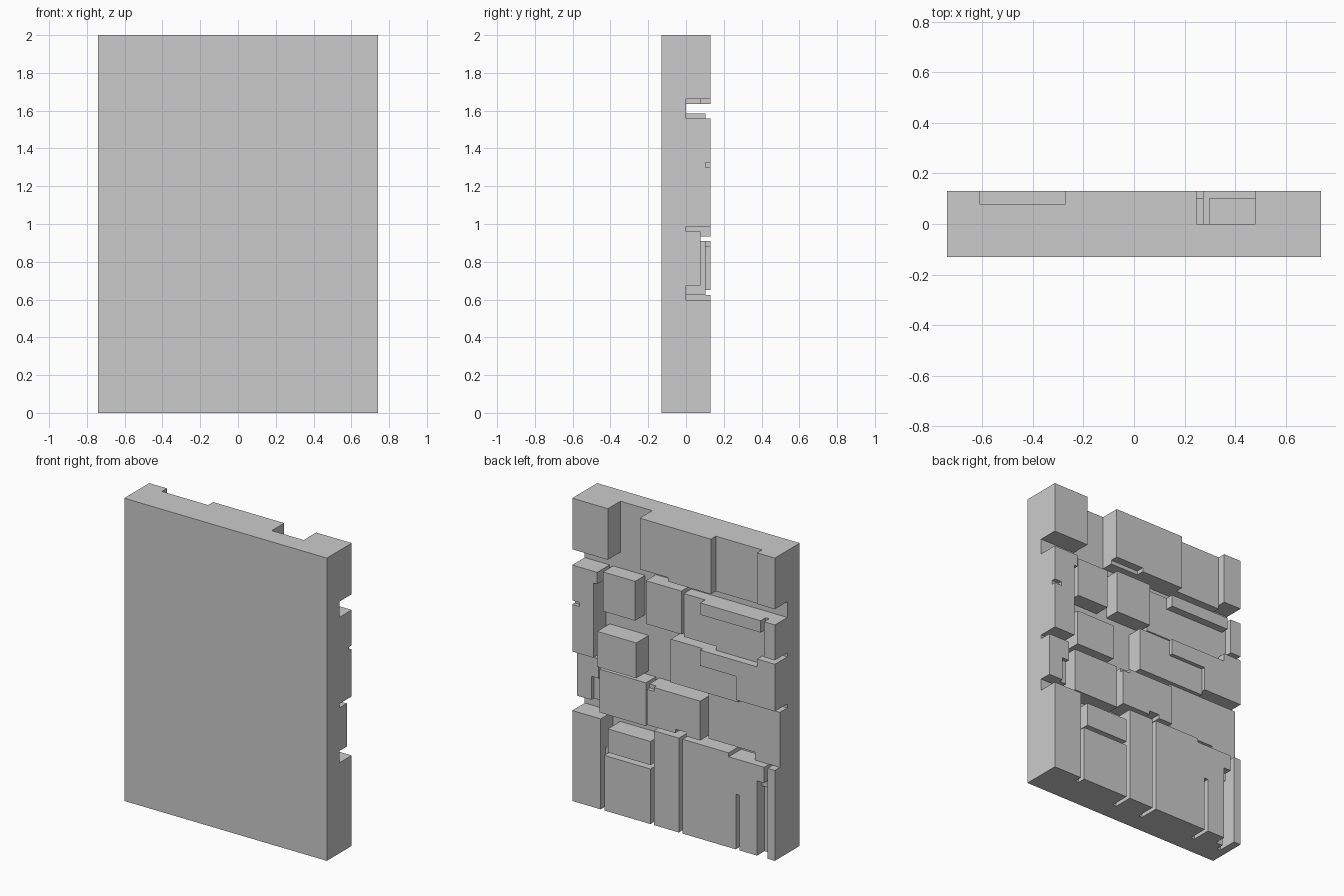
import bpy, bmesh

if "Cube" in bpy.data.objects:
    bpy.data.objects.remove(bpy.data.objects["Cube"])

V = 2 / 77                 # block module of the wall
NX, NZ = 57, 77            # modules across and up
X0, Y0 = -NX * V / 2, -5 * V
BASE, LOW, MID, HIGH, FULL = 5, 7, 8, 9, 10   # depth levels in modules

# Stones on the back face: x min, x max, z min, z max, level
TOP_ROW = [
    (.48, .74, 1.67, 2, FULL),
    (-.27, .24, 1.64, 2, FULL), (.05, .24, 1.64, 1.67, MID),
    (-.61, -.27, 1.64, 2, MID),
    (-.74, -.61, 1.66, 2, FULL),
]
UPPER_ROW = [
    (.59, .74, .99, 1.56, FULL), (.55, .60, 1.48, 1.56, FULL),
    (.69, .74, 1.30, 1.33, HIGH),
    (.30, .53, 1.29, 1.56, HIGH),
    (-.05, .23, 1.31, 1.59, HIGH),
    (-.67, -.05, 1.28, 1.56, MID),
    (-.63, -.19, 1.48, 1.56, FULL),
    (-.74, -.67, 1.32, 1.56, FULL),
]
MIDDLE_ROW = [
    (.27, .55, .94, 1.18, FULL),
    (-.20, .05, .97, 1.24, HIGH),
    (-.74, -.20, .99, 1.25, FULL), (-.60, -.26, 1.24, 1.28, MID),
    (-.74, -.60, 1.25, 1.30, FULL),
    (-.46, -.20, .97, 1.13, HIGH),
]
LOWER_ROW = [
    (.59, .74, .68, .96, MID), (.59, .64, .68, .84, LOW),
    (.23, .55, .62, .91, HIGH),
    (-.20, .19, .66, .91, FULL), (.13, .19, .88, .91, HIGH),
    (-.10, -.02, .65, .68, BASE),
    (-.74, -.22, .65, .96, MID), (-.74, -.57, .60, .65, MID),
]
BOTTOM_ROW = [
    (.54, .74, 0, .60, FULL), (.51, .54, 0, .38, MID),
    (.18, .49, .40, .55, FULL),
    (.16, .51, 0, .37, FULL),
    (-.04, .14, 0, .62, FULL),
    (-.65, -.07, 0, .60, FULL), (-.40, -.07, .60, .62, FULL),
    (-.48, -.455, 0, .37, BASE),
    (-.65, -.61, 0, .45, LOW), (-.65, -.62, .45, .50, MID),
    (-.74, -.69, 0, .60, FULL),
]

# Paint the stones onto a depth map
depth = [[BASE] * NZ for _ in range(NX)]
for row in (TOP_ROW, UPPER_ROW, MIDDLE_ROW, LOWER_ROW, BOTTOM_ROW):
    for x0, x1, z0, z1, level in row:
        for i in range(max(0, round((x0 - X0) / V)), min(NX, round((x1 - X0) / V))):
            for k in range(round(z0 / V), min(NZ, round(z1 / V))):
                depth[i][k] = level


def level_at(i, k):
    return depth[i][k] if 0 <= i < NX and 0 <= k < NZ else 0


bm = bmesh.new()
cache = {}


def quad(*corners):
    verts = []
    for c in corners:
        if c not in cache:
            cache[c] = bm.verts.new((X0 + c[0] * V, Y0 + c[1] * V, c[2] * V))
        verts.append(cache[c])
    bm.faces.new(verts)


# Faces of each column: flat front, stone face, and exposed sides
for i in range(NX):
    for k in range(NZ):
        d = depth[i][k]
        quad((i, 0, k), (i + 1, 0, k), (i + 1, 0, k + 1), (i, 0, k + 1))
        quad((i, d, k), (i, d, k + 1), (i + 1, d, k + 1), (i + 1, d, k))
        for j in range(level_at(i - 1, k), d):
            quad((i, j, k), (i, j, k + 1), (i, j + 1, k + 1), (i, j + 1, k))
        for j in range(level_at(i + 1, k), d):
            a = i + 1
            quad((a, j, k), (a, j + 1, k), (a, j + 1, k + 1), (a, j, k + 1))
        for j in range(level_at(i, k - 1), d):
            quad((i, j, k), (i, j + 1, k), (i + 1, j + 1, k), (i + 1, j, k))
        for j in range(level_at(i, k + 1), d):
            b = k + 1
            quad((i, j, b), (i + 1, j, b), (i + 1, j + 1, b), (i, j + 1, b))

# Merge flat areas into clean faces
bmesh.ops.dissolve_limit(bm, angle_limit=0.02, verts=bm.verts[:], edges=bm.edges[:])
bmesh.ops.triangulate(bm, faces=[f for f in bm.faces if len(f.verts) > 4])
mesh = bpy.data.meshes.new("stone_wall")
bm.to_mesh(mesh)
bm.free()
wall = bpy.data.objects.new("stone_wall", mesh)
bpy.context.collection.objects.link(wall)
